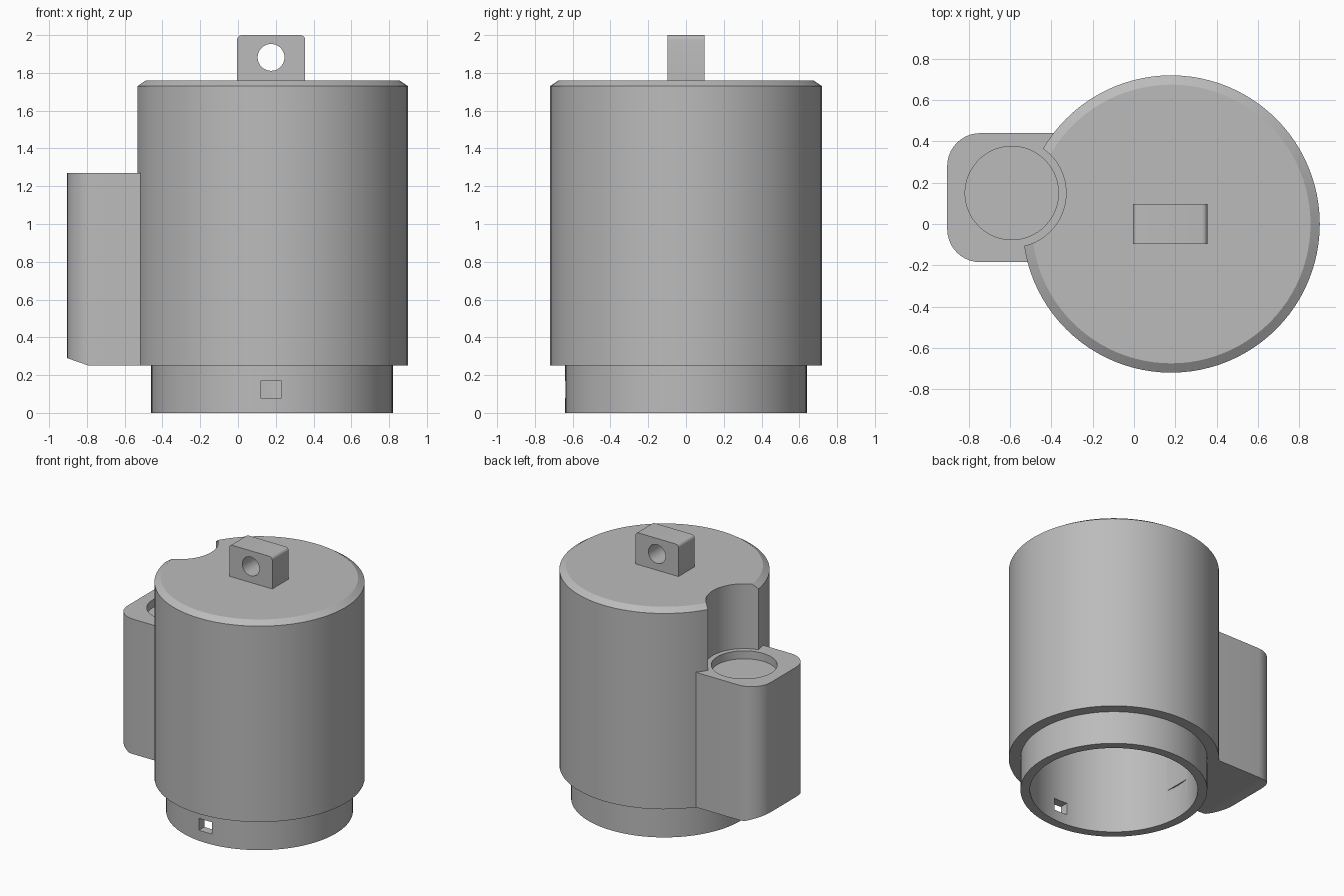
import bpy, bmesh, math
from mathutils import Vector

cube = bpy.data.objects.get("Cube")
if cube:
    bpy.data.objects.remove(cube, do_unlink=True)

grey = bpy.data.materials.new("plain grey")
grey.use_nodes = True
grey.diffuse_color = (0.5, 0.5, 0.5, 1)
grey.node_tree.nodes["Principled BSDF"].inputs["Base Color"].default_value = grey.diffuse_color

CX = 0.18             # axis of the main canister
TUBE = (-0.592, 0.15)  # axis of the side holder
HOLDER_TOP = 1.27


def finish(name, bm):
    bmesh.ops.recalc_face_normals(bm, faces=bm.faces)
    mesh = bpy.data.meshes.new(name)
    bm.to_mesh(mesh)
    bm.free()
    obj = bpy.data.objects.new(name, mesh)
    bpy.context.collection.objects.link(obj)
    mesh.materials.append(grey)
    return obj


def prism(name, points, low, high, axis="z"):
    """Extrude an outline along z, or an xz outline along y."""
    bm = bmesh.new()
    place = (lambda a, b, h: (a, b, h)) if axis == "z" else (lambda a, b, h: (a, h, b))
    face = bm.faces.new([bm.verts.new(place(a, b, low)) for a, b in points])
    ext = bmesh.ops.extrude_face_region(bm, geom=[face])
    verts = [v for v in ext["geom"] if isinstance(v, bmesh.types.BMVert)]
    bmesh.ops.translate(bm, verts=verts, vec=Vector(place(0, 0, high - low)))
    return finish(name, bm)


def circle(x, y, r, n=96):
    return [(x + r * math.cos(math.tau * i / n), y + r * math.sin(math.tau * i / n)) for i in range(n)]


def rounded(x0, x1, y0, y1, radii, n=10):
    """Rounded rectangle; radii run from the upper right corner, anticlockwise."""
    pts = []
    corners = [(x1, y1, -1, -1), (x0, y1, 1, -1), (x0, y0, 1, 1), (x1, y0, -1, 1)]
    for k, ((x, y, sx, sy), r) in enumerate(zip(corners, radii)):
        if r == 0:
            pts.append((x, y))
            continue
        for i in range(n + 1):
            a = math.pi / 2 * (k + i / n)
            pts.append((x + sx * r + r * math.cos(a), y + sy * r + r * math.sin(a)))
    return pts


def boolean(obj, cutter, mode="DIFFERENCE"):
    mod = obj.modifiers.new("cut", "BOOLEAN")
    mod.operation, mod.solver, mod.object = mode, "EXACT", cutter
    bpy.context.view_layer.update()
    graph = bpy.context.evaluated_depsgraph_get()
    mesh = bpy.data.meshes.new_from_object(obj.evaluated_get(graph))
    obj.modifiers.clear()
    obj.data = mesh
    bpy.data.objects.remove(cutter, do_unlink=True)


def smooth(obj):
    bpy.ops.object.select_all(action="DESELECT")
    obj.select_set(True)
    bpy.context.view_layer.objects.active = obj
    bpy.ops.object.shade_smooth_by_angle(angle=math.radians(25))


# Canister: stepped, chamfered solid of revolution
bm = bmesh.new()
rings = []
for r, z in [(0.64, 0), (0.64, 0.25), (0.72, 0.25), (0.72, 1.73), (0.675, 1.76)]:
    rings.append([bm.verts.new((x, y, z)) for x, y in circle(CX, 0, r)])
for a, b in zip(rings, rings[1:]):
    for i in range(len(a)):
        j = (i + 1) % len(a)
        bm.faces.new((a[i], a[j], b[j], b[i]))
bm.faces.new(rings[0])
bm.faces.new(rings[-1])
canister = finish("canister", bm)

# Cavity, narrowed by a flat wall and by the column behind the notch
cavity = prism("cavity", circle(CX, 0, 0.575), -0.1, 1.66)
boolean(cavity, prism("flat", rounded(-0.8, -0.385, -0.7, 0.7, [0] * 4), 0.25, 1.8))
boolean(cavity, prism("column", circle(*TUBE, 0.31), 1.15, 1.8))
boolean(canister, cavity)

# Side notch above the holder and latch window in the skirt
boolean(canister, prism("notch", circle(*TUBE, 0.263), HOLDER_TOP, 1.9))
boolean(canister, prism("recess", circle(*TUBE, 0.226), HOLDER_TOP - 0.06, 1.4))
boolean(canister, prism("window", rounded(0.12, 0.23, 0.08, 0.17, [0] * 4), -0.8, -0.4, "y"))
smooth(canister)

# Side holder: rounded block fitted against the canister, with a sloped underside
holder = prism("side_holder", rounded(-0.905, -0.3, -0.185, 0.44, [0, 0.16, 0.16, 0]), 0.25, HOLDER_TOP)
boolean(holder, prism("slope", [(-1.0, 0.323), (-0.79, 0.25), (-0.79, 0.1), (-1.0, 0.1)], -0.5, 0.7, "y"))
boolean(holder, prism("fit", circle(CX, 0, 0.715), 0.1, 1.5))
boolean(holder, prism("recess", circle(*TUBE, 0.226), HOLDER_TOP - 0.06, 1.4))
smooth(holder)

# Hanging lug with a cross hole
lug = prism("hanging_lug", rounded(-0.005, 0.355, 1.755, 2.0, [0.025, 0.025, 0, 0], 5), -0.097, 0.097, "y")
boolean(lug, prism("hole", circle(0.175, 1.882, 0.071, 48), -0.3, 0.3, "y"))
smooth(lug)
